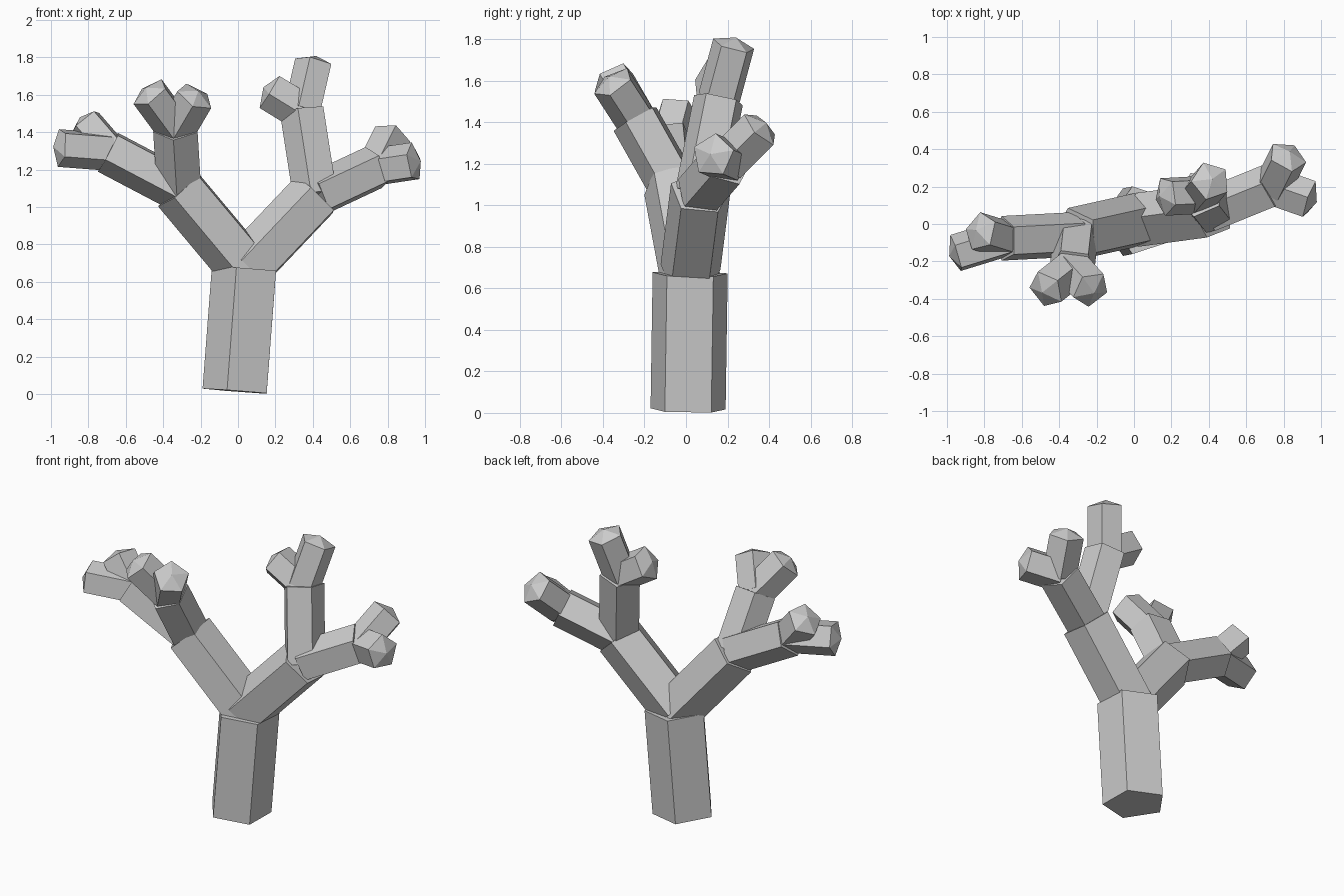
import bpy, bmesh, math
from mathutils import Vector, Matrix

if "Cube" in bpy.data.objects:
    bpy.data.objects.remove(bpy.data.objects["Cube"])

bark = bpy.data.materials.new("light_grey")
bark.diffuse_color = (0.6, 0.6, 0.6, 1)
bark.use_nodes = True
bark.node_tree.nodes["Principled BSDF"].inputs["Base Color"].default_value = bark.diffuse_color

SIDES = 5
RADII = (0.19, 0.152, 0.126, 0.107)   # trunk, limb, branch, stub
NAMES = ("trunk", "limb", "branch", "stub")
TIP = 0.04                            # height of the pointed stub ends


def segment(name, start, end, radius, frame, pointed):
    """Five-sided prism from start to end, optionally with a low pointed tip."""
    bm = bmesh.new()
    rings = []
    for centre in (start, end):
        ring = []
        for i in range(SIDES):
            a = math.pi + i * math.tau / SIDES
            offset = frame @ Vector((math.cos(a), math.sin(a), 0)) * radius
            ring.append(bm.verts.new(centre + offset))
        rings.append(ring)
    low, high = rings
    bm.faces.new(low[::-1])
    for i in range(SIDES):
        j = (i + 1) % SIDES
        bm.faces.new((low[i], low[j], high[j], high[i]))
    if pointed:
        tip = bm.verts.new(end + (end - start).normalized() * TIP)
        for i in range(SIDES):
            bm.faces.new((high[i], high[(i + 1) % SIDES], tip))
    else:
        bm.faces.new(high)
    mesh = bpy.data.meshes.new(name)
    bm.to_mesh(mesh)
    bm.free()
    mesh.materials.append(bark)
    bpy.context.collection.objects.link(bpy.data.objects.new(name, mesh))


def grow(node, start, axis, frame, level=0, label=""):
    """Build one segment and its children, turning the section with each bend."""
    end, children = Vector(node[0]), node[1]
    direction = (end - start).normalized()
    frame = axis.rotation_difference(direction).to_matrix() @ frame
    segment(NAMES[level] + label, start, end, RADII[level], frame, not children)
    for i, child in enumerate(children):
        grow(child, end, direction, frame, level + 1, f"{label}_{i + 1}")


# end point of each segment, followed by the segments growing from it
left_limb = ((-0.31, -0.06, 1.10), [
    ((-0.69, -0.08, 1.30), [((-0.95, -0.16, 1.32), []),
                            ((-0.82, -0.04, 1.45), [])]),
    ((-0.33, -0.24, 1.42), [((-0.47, -0.35, 1.61), []),
                            ((-0.23, -0.35, 1.59), [])])])
right_limb = ((0.42, 0.07, 1.06), [
    ((0.74, 0.20, 1.21), [((0.94, 0.13, 1.24), []),
                          ((0.82, 0.36, 1.37), [])]),
    ((0.35, 0.16, 1.51), [((0.41, 0.23, 1.77), []),
                          ((0.17, 0.15, 1.62), [])])])
tree = ((0.05, 0.02, 0.67), [left_limb, right_limb])

grow(tree, Vector((0, 0.01, 0.015)), Vector((0, 0, 1)), Matrix.Identity(3))
